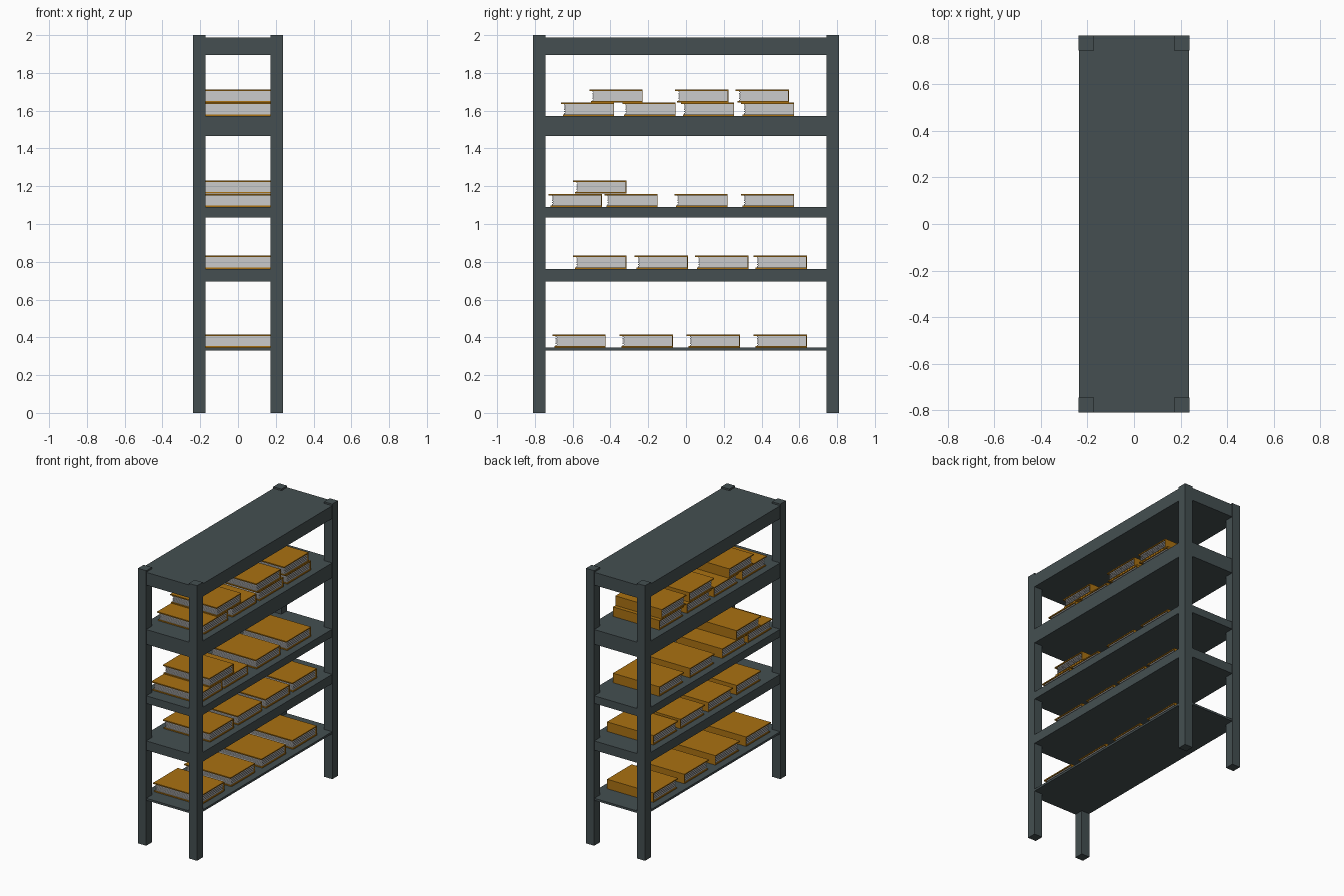
import bpy, bmesh
from mathutils import Vector

if "Cube" in bpy.data.objects:
    bpy.data.objects.remove(bpy.data.objects["Cube"])


def material(name, rgb):
    m = bpy.data.materials.new(name)
    m.diffuse_color = (*rgb, 1)
    m.use_nodes = True
    m.node_tree.nodes["Principled BSDF"].inputs["Base Color"].default_value = m.diffuse_color
    return m


STEEL = material("dark_steel", (0.058, 0.078, 0.082))
COVER = material("ochre_cover", (0.40, 0.165, 0.006))
PAPER = material("paper", (0.6, 0.6, 0.6))


def add_box(bm, lo, hi, slot=0):
    """Add an axis-aligned box between two corners."""
    lo, hi = Vector(lo), Vector(hi)
    verts = bmesh.ops.create_cube(bm, size=1)["verts"]
    for v in verts:
        v.co = Vector(((lo + hi)[i] / 2 + v.co[i] * (hi - lo)[i] for i in range(3)))
    for f in {f for v in verts for f in v.link_faces}:
        f.material_index = slot


def finish(name, bm, mats):
    me = bpy.data.meshes.new(name)
    bm.to_mesh(me)
    bm.free()
    for m in mats:
        me.materials.append(m)
    ob = bpy.data.objects.new(name, me)
    bpy.context.collection.objects.link(ob)
    return ob


HX, HY, POST = 0.2375, 0.81, 0.066

# Four corner posts
for sx, xn in ((-1, "left"), (1, "right")):
    for sy, yn in ((-1, "front"), (1, "back")):
        bm = bmesh.new()
        xs = sorted((sx * HX, sx * (HX - POST)))
        ys = sorted((sy * HY, sy * (HY - POST)))
        add_box(bm, (xs[0], ys[0], 0), (xs[1], ys[1], 2))
        finish(f"{yn}_{xn}_post", bm, [STEEL])

# Shelf boards of differing thickness, a hair inside the posts
SHELVES = [(0.33, 0.345), (0.695, 0.762), (1.035, 1.09), (1.465, 1.572), (1.895, 1.988)]
for i, (z0, z1) in enumerate(SHELVES):
    bm = bmesh.new()
    add_box(bm, (-HX + 0.001, -HY + 0.001, z0), (HX - 0.001, HY - 0.001, z1))
    finish(f"shelf_{i + 1}", bm, [STEEL])

# One book lying flat: spine at y = 0, opening toward -y
BOOK_X, BOOK_Y, BOOK_H, BOARD = 0.187, 0.282, 0.069, 0.008
SHEETS = 9
bm = bmesh.new()
add_box(bm, (-BOOK_X, -BOOK_Y + 0.01, 0), (BOOK_X, 0, BOARD))
add_box(bm, (-BOOK_X, -BOOK_Y, BOOK_H - BOARD), (BOOK_X, 0, BOOK_H))
add_box(bm, (-BOOK_X, -0.004, BOARD), (BOOK_X, 0, BOOK_H - BOARD))
step = (BOOK_H - 2 * BOARD) / SHEETS
for k in range(SHEETS):
    inset = 0.006 if k % 2 else 0.0
    z = BOARD + k * step
    add_box(bm, (-BOOK_X + 0.008 + inset, -BOOK_Y + 0.017 + inset, z),
            (BOOK_X - 0.008 - inset, -0.004, z + step), 1)
book = finish("book_1", bm, [COVER, PAPER])

# Book layout: shelf index, layer, spine positions along y
LAYOUT = [
    (0, 0, (-0.425, -0.07, 0.285, 0.64)),
    (1, 0, (-0.315, 0.01, 0.33, 0.64)),
    (2, 0, (-0.445, -0.15, 0.22, 0.572)),
    (2, 1, (-0.315,)),
    (3, 0, (-0.38, -0.055, 0.255, 0.572)),
    (3, 1, (-0.23, 0.225, 0.545)),
]
count = 0
for shelf, layer, spines in LAYOUT:
    for y in spines:
        count += 1
        ob = book
        if count > 1:
            ob = bpy.data.objects.new(f"book_{count}", book.data)
            bpy.context.collection.objects.link(ob)
        ob.location = (0, y, SHELVES[shelf][1] + 0.001 + layer * 0.07)
